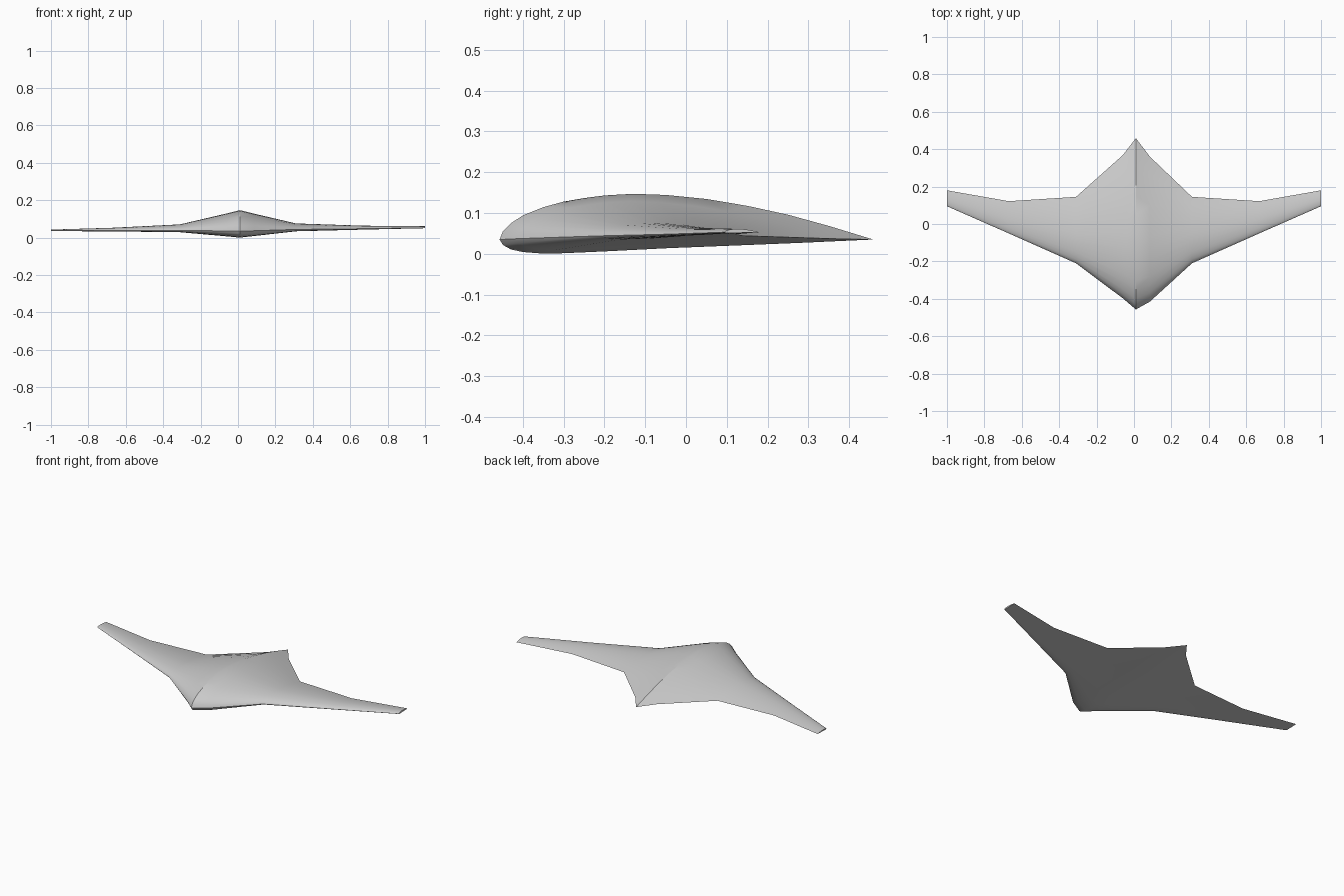
import bpy
import bmesh

if "Cube" in bpy.data.objects:
    bpy.data.objects.remove(bpy.data.objects["Cube"])

# Airfoil section: (chord fraction, height), upper height peaks at 1
UPPER = [(0, 0), (.009, .18), (.031, .36), (.063, .53), (.118, .71), (.172, .83),
         (.23, .91), (.282, .965), (.358, 1), (.445, .975), (.555, .885), (.664, .735),
         (.773, .54), (.882, .295), (1, 0)]
LOWER = [(.8, -.075), (.62, -.135), (.45, -.19), (.282, -.26), (.172, -.30),
         (.118, -.31), (.063, -.275), (.031, -.22), (.009, -.12)]
SECTION = UPPER + LOWER

# Span stations: x, leading edge y, trailing edge y, chord line z, upper height
STATIONS = [
    (-1.0, .095, .18, .037, .006),
    (-.67, -.05, .122, .038, .015),
    (-.31, -.21, .145, .039, .032),
    (-.06, -.397, .368, .036, .0935),
    (.01, -.457, .459, .035, .112),
    (.085, -.415, .36, .037, .0915),
    (.31, -.21, .145, .044, .032),
    (.67, -.05, .122, .048, .016),
    (1.0, .095, .18, .053, .008),
]

# Loft the flying wing through the stations
bm = bmesh.new()
rings = []
for x, lead, trail, z, height in STATIONS:
    rings.append([bm.verts.new((x, lead + t * (trail - lead), z + h * height))
                  for t, h in SECTION])
n = len(SECTION)
for a, b in zip(rings, rings[1:]):
    for i in range(n):
        j = (i + 1) % n
        bm.faces.new((a[i], a[j], b[j], b[i]))

# Wing tip caps
bm.faces.new(rings[0])
bm.faces.new(rings[-1])
bmesh.ops.recalc_face_normals(bm, faces=bm.faces)

mesh = bpy.data.meshes.new("flying_wing")
bm.to_mesh(mesh)
bm.free()
wing = bpy.data.objects.new("flying_wing", mesh)
bpy.context.collection.objects.link(wing)

# Plain grey skin
grey = bpy.data.materials.new("grey_skin")
grey.diffuse_color = (.6, .6, .6, 1)
grey.use_nodes = True
grey.node_tree.nodes["Principled BSDF"].inputs["Base Color"].default_value = grey.diffuse_color
mesh.materials.append(grey)

# Smooth skin with sharp trailing edge and tips
bpy.context.view_layer.objects.active = wing
wing.select_set(True)
bpy.ops.object.shade_smooth_by_angle(angle=.52)
